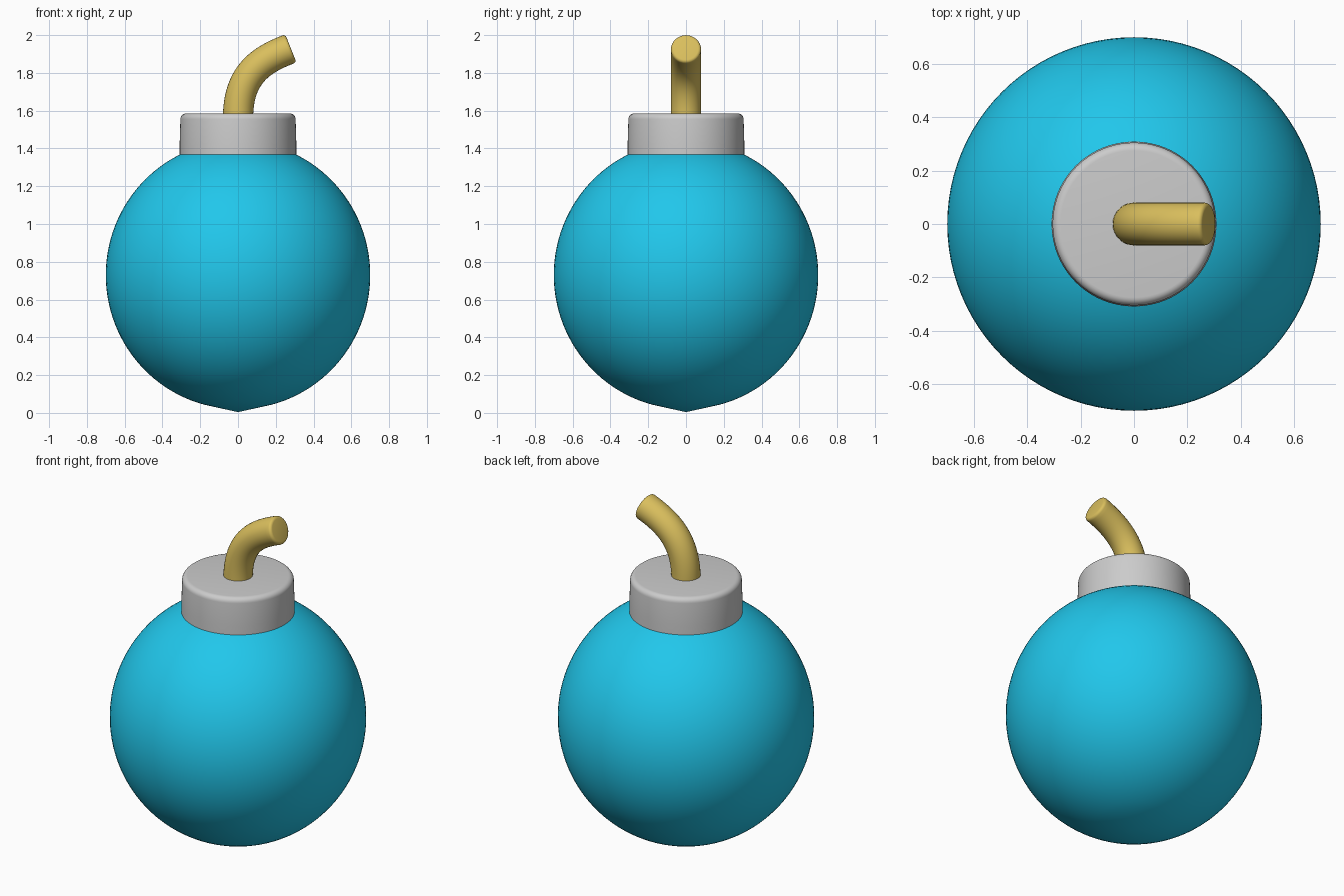
import bpy, bmesh, math
from mathutils import Vector
from mathutils.geometry import interpolate_bezier

if "Cube" in bpy.data.objects:
    bpy.data.objects.remove(bpy.data.objects["Cube"])


def finish(name, rings, color=None, angle=40):
    """Bridge a list of vertex rings (a single point closes an end) into a smooth object."""
    bm = bmesh.new()
    rows = [[bm.verts.new(p) for p in ring] for ring in rings]
    for a, b in zip(rows, rows[1:]):
        n = max(len(a), len(b))
        for i in range(n):
            j = (i + 1) % n
            if len(a) == 1:
                bm.faces.new((a[0], b[j], b[i]))
            elif len(b) == 1:
                bm.faces.new((a[i], a[j], b[0]))
            else:
                bm.faces.new((a[i], a[j], b[j], b[i]))
    for row in (rows[0], rows[-1]):
        if len(row) > 1:
            bm.faces.new(row)
    bmesh.ops.recalc_face_normals(bm, faces=bm.faces)
    mesh = bpy.data.meshes.new(name)
    bm.to_mesh(mesh)
    bm.free()
    obj = bpy.data.objects.new(name, mesh)
    bpy.context.collection.objects.link(obj)
    if color:
        mat = bpy.data.materials.new(name + "_paint")
        mat.diffuse_color = color
        mat.use_nodes = True
        mat.node_tree.nodes["Principled BSDF"].inputs["Base Color"].default_value = mat.diffuse_color
        mesh.materials.append(mat)
    bpy.ops.object.select_all(action='DESELECT')
    obj.select_set(True)
    bpy.context.view_layer.objects.active = obj
    bpy.ops.object.shade_smooth_by_angle(angle=math.radians(angle))
    return obj


def circle(center, u, v, r, n):
    return [center + r * (math.cos(t) * u + math.sin(t) * v)
            for t in (2 * math.pi * i / n for i in range(n))]


def lathe(name, profile, n, color=None):
    X, Y = Vector((1, 0, 0)), Vector((0, 1, 0))
    rings = [circle(Vector((0, 0, z)), X, Y, r, n) if r > 0 else [Vector((0, 0, z))]
             for r, z in profile]
    return finish(name, rings, color)


# round body, drawn to a slight point at the bottom
profile = [(0, 0.004)]
for k in range(5, 60):
    a = math.pi * k / 60
    profile.append((0.70 * math.sin(a), 0.73 - 0.71 * math.cos(a)))
profile.append((0, 1.44))
lathe("body", profile, 96, (0.015, 0.57, 0.83, 1))

# collar with a rounded upper rim
rim = [(0.275 + 0.03 * math.sin(a), 1.555 + 0.03 * math.cos(a))
       for a in (math.pi / 2 * (1 - i / 6) for i in range(7))]
lathe("collar", [(0.309, 1.34), (0.309, 1.42)] + rim, 96)

# bent fuse swept along a curve, with a softened tip
path = interpolate_bezier(Vector((0, 0, 1.56)), Vector((0, 0, 1.79)),
                          Vector((0.12, 0, 1.868)), Vector((0.265, 0, 1.924)), 24)
end_dir = (path[-1] - path[-2]).normalized()
stations = [(p, 0.08) for p in path]
for i in range(1, 5):
    a = math.pi / 2 * i / 4
    stations.append((path[-1] + end_dir * 0.016 * math.sin(a), 0.064 + 0.016 * math.cos(a)))
side = Vector((0, 1, 0))
rings = []
for i, (p, r) in enumerate(stations):
    if i == 0:
        d = Vector((0, 0, 1))
    elif i >= len(path) - 1:
        d = end_dir
    else:
        d = (path[i + 1] - path[i - 1]).normalized()
    rings.append(circle(p, side.cross(d), side, r, 32))
finish("fuse", rings, (0.70, 0.52, 0.11, 1))
